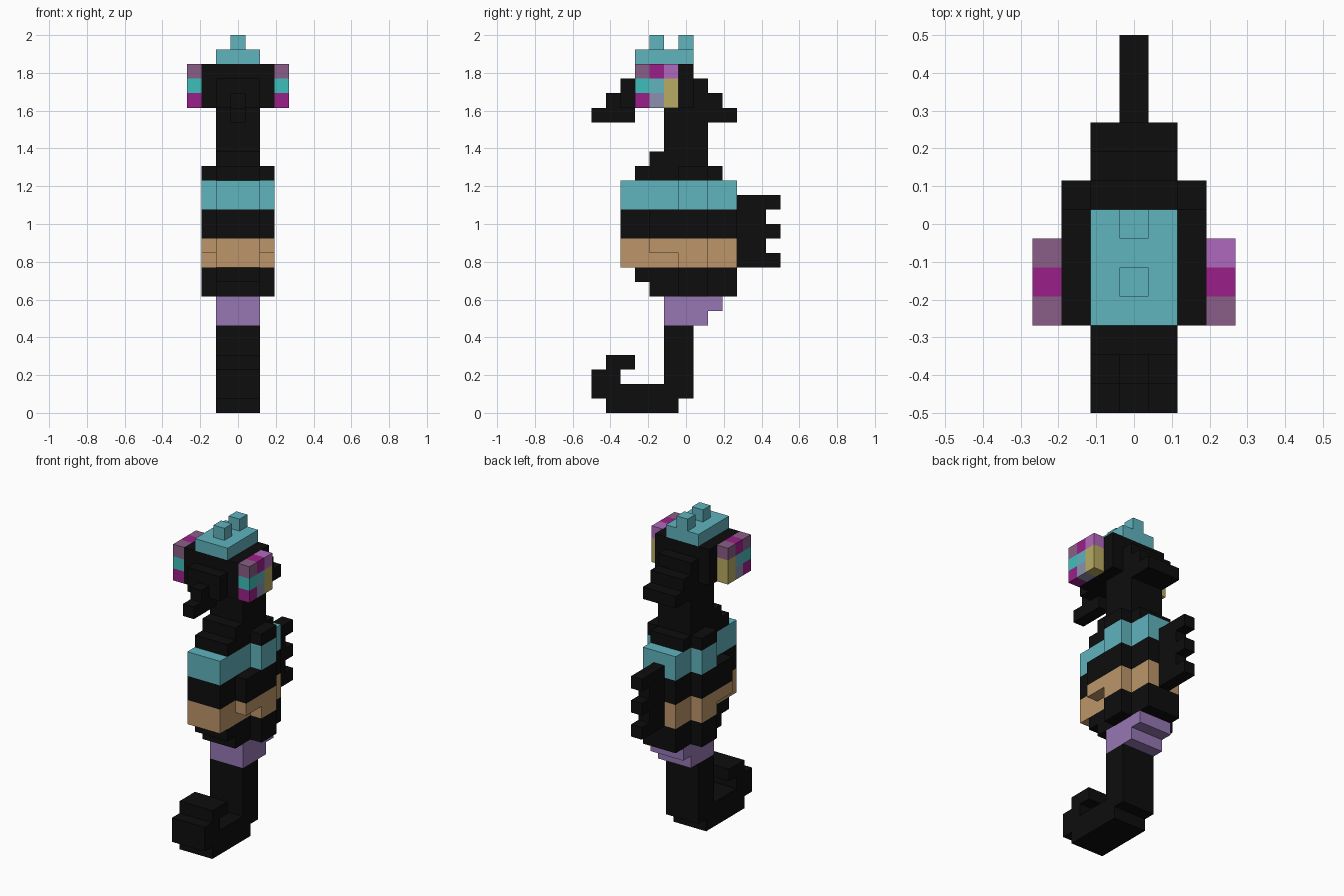
import bpy, bmesh, math
from mathutils import Vector

cube = bpy.data.objects.get("Cube")
if cube:
    bpy.data.objects.remove(cube, do_unlink=True)

U = 2 / 26  # edge length of one block


def make_material(name, hex_colour):
    srgb = [int(hex_colour[n:n + 2], 16) / 255 for n in (0, 2, 4)]
    rgba = [c / 12.92 if c <= 0.04045 else ((c + 0.055) / 1.055) ** 2.4 for c in srgb] + [1]
    m = bpy.data.materials.new(name)
    m.use_nodes = True
    m.diffuse_color = rgba
    m.node_tree.nodes["Principled BSDF"].inputs["Base Color"].default_value = rgba
    return m


MATS = {n: make_material(n, h) for n, h in {
    "black": "0d0d0d", "sea_blue": "60b3be", "tan": "bd966a", "violet": "9677b3",
    "mauve": "8a5f87", "magenta": "9a2089", "orchid": "b069bd",
    "turquoise": "3fbfba", "olive": "b9ab62", "slate": "8b91af"}.items()}

cells = {}  # (x, y, z) block -> (part, colour)


def block(part, colour, half, y, z, x0=0):
    """Fill blocks: x within half of x0, y and z as (start, end) ranges."""
    for i in range(x0 - half, x0 + half + 1):
        for j in range(*y):
            for k in range(*z):
                cells[i, j, k] = (part, colour)


# Curled tail
block("tail", "black", 1, (1, 6), (0, 1))
block("tail", "black", 1, (0, 7), (1, 2))
block("tail", "black", 1, (0, 2), (2, 3))
block("tail", "black", 1, (1, 3), (3, 4))
block("tail", "black", 1, (5, 7), (2, 6))

# Stepped band joining tail and belly
block("tail_band", "violet", 1, (5, 8), (6, 7))
block("tail_band", "violet", 1, (5, 9), (7, 8))

# Belly layers: (part, colour, long y range, wide y range, z range)
for part, colour, y_long, y_wide, z in (
        ("belly_bottom", "black", (4, 10), (6, 8), (8, 9)),
        ("belly_bottom", "black", (3, 10), (6, 8), (9, 10)),
        ("tan_band", "tan", (2, 10), (6, 8), (10, 11)),
        ("tan_band", "tan", (2, 10), (4, 8), (11, 12)),
        ("belly_middle", "black", (2, 10), (4, 8), (12, 14)),
        ("chest_band", "sea_blue", (2, 10), (6, 8), (14, 16)),
        ("shoulders", "black", (3, 9), (6, 8), (16, 17))):
    block(part, colour, 1, y_long, z)
    block(part, colour, 2, y_wide, z)

# Neck
block("neck", "black", 1, (4, 8), (17, 18))
block("neck", "black", 1, (5, 8), (18, 21))

# Notched back fin
for k, end in zip(range(10, 15), (13, 12, 13, 12, 13)):
    block("back_fin", "black", 0, (10, end), (k, k + 1))

# Head with stepped nape
block("head", "black", 2, (3, 7), (21, 24))
block("head", "black", 1, (2, 8), (22, 23))
block("head", "black", 1, (2, 9), (21, 22))
block("nape", "black", 1, (8, 10), (20, 21))

# Snout
block("snout", "black", 0, (1, 3), (21, 22))
block("snout", "black", 0, (0, 3), (20, 21))

# Crown and horns
block("crown", "sea_blue", 1, (3, 7), (24, 25))
for j in (4, 6):
    block("horns", "sea_blue", 0, (j, j + 1), (25, 26))

# Eyes: rows from the bottom up, colours from front to back
EYE = (("magenta", "slate", "olive"),
       ("turquoise", "sea_blue", "olive"),
       ("mauve", "magenta", "orchid"))
for side, part in ((3, "left_eye"), (-3, "right_eye")):
    for r, row in enumerate(EYE):
        for c, colour in enumerate(row):
            block(part, colour, 0, (3 + c, 4 + c), (21 + r, 22 + r), side)
cells[-3, 5, 23] = ("right_eye", "mauve")


def build(part):
    """Make one object from the exposed faces of its blocks."""
    own = {p: c for p, (name, c) in cells.items() if name == part}
    colours = list(dict.fromkeys(own.values()))
    bm = bmesh.new()
    for (i, j, k), colour in own.items():
        for axis in range(3):
            for s in (-1, 1):
                n = Vector((0, 0, 0))
                n[axis] = s
                if (i + int(n.x), j + int(n.y), k + int(n.z)) in cells:
                    continue
                a = Vector((0, 0, 0))
                a[(axis + 1) % 3] = 0.5
                b = n.cross(a)
                mid = Vector((i, j - 6, k + 0.5)) + n * 0.5
                f = bm.faces.new([bm.verts.new((mid + d) * U)
                                  for d in (-a - b, a - b, a + b, b - a)])
                f.material_index = colours.index(colour)
    bmesh.ops.remove_doubles(bm, verts=bm.verts, dist=U * 0.01)
    bmesh.ops.dissolve_limit(bm, angle_limit=math.radians(1), verts=bm.verts,
                             edges=bm.edges, delimit={'MATERIAL'})
    mesh = bpy.data.meshes.new(part)
    bm.to_mesh(mesh)
    bm.free()
    for c in colours:
        mesh.materials.append(MATS[c])
    bpy.context.collection.objects.link(bpy.data.objects.new(part, mesh))


for part in dict.fromkeys(name for name, _ in cells.values()):
    build(part)
